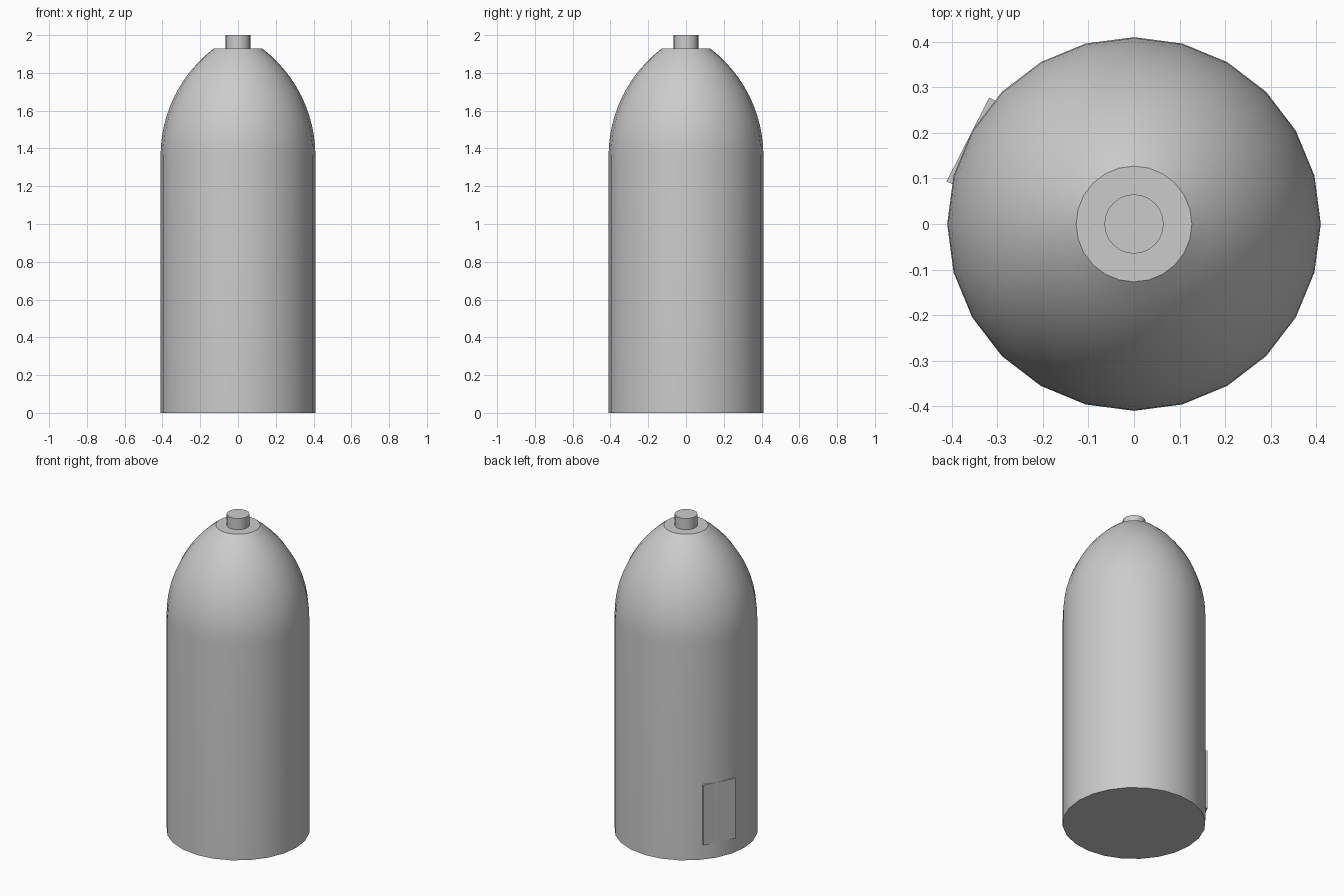
import bpy, bmesh, math
from mathutils import Matrix

if "Cube" in bpy.data.objects:
    bpy.data.objects.remove(bpy.data.objects["Cube"], do_unlink=True)

SIDES = 24

grey = bpy.data.materials.new("plain grey")
grey.use_nodes = True
colour = (0.6, 0.6, 0.6, 1)
grey.diffuse_color = colour
grey.node_tree.nodes["Principled BSDF"].inputs["Base Color"].default_value = colour


def finish(name, bm):
    bmesh.ops.recalc_face_normals(bm, faces=bm.faces)
    mesh = bpy.data.meshes.new(name)
    bm.to_mesh(mesh)
    bm.free()
    mesh.materials.append(grey)
    ob = bpy.data.objects.new(name, mesh)
    bpy.context.collection.objects.link(ob)
    bpy.ops.object.select_all(action="DESELECT")
    ob.select_set(True)
    bpy.context.view_layer.objects.active = ob
    bpy.ops.object.shade_smooth_by_angle(angle=math.radians(30))
    return ob


def lathe(name, profile):
    """Turn (radius, height) points into a capped round solid."""
    bm = bmesh.new()
    rings = []
    for r, z in profile:
        angles = [2 * math.pi * i / SIDES for i in range(SIDES)]
        rings.append([bm.verts.new((r * math.cos(a), r * math.sin(a), z)) for a in angles])
    for low, high in zip(rings, rings[1:]):
        for i in range(SIDES):
            j = (i + 1) % SIDES
            bm.faces.new((low[i], low[j], high[j], high[i]))
    bm.faces.new(rings[0])
    bm.faces.new(rings[-1])
    return finish(name, bm)


# Straight wall running into a circular-arc nose with a flat tip
radius, tip_radius, shoulder, tip = 0.41, 0.127, 1.36, 1.93
rise, drop = tip - shoulder, radius - tip_radius
arc = (rise ** 2 + drop ** 2) / (2 * drop)
sweep = math.asin(rise / arc)
profile = [(radius, 0)]
for k in range(13):
    a = sweep * k / 12
    profile.append((radius - arc * (1 - math.cos(a)), shoulder + arc * math.sin(a)))
lathe("shell_body", profile)

# Small plug on the tip
lathe("tip_plug", [(0.065, tip - 0.02), (0.065, 2.0)])

# Flat access plate set into the lower wall
bm = bmesh.new()
bmesh.ops.create_cube(bm, size=1)
place = (Matrix.Rotation(math.radians(153), 4, "Z")
         @ Matrix.Translation((0.399, 0, 0.285))
         @ Matrix.Diagonal((0.02, 0.206, 0.38, 1)))
bmesh.ops.transform(bm, matrix=place, verts=bm.verts)
finish("access_plate", bm)
